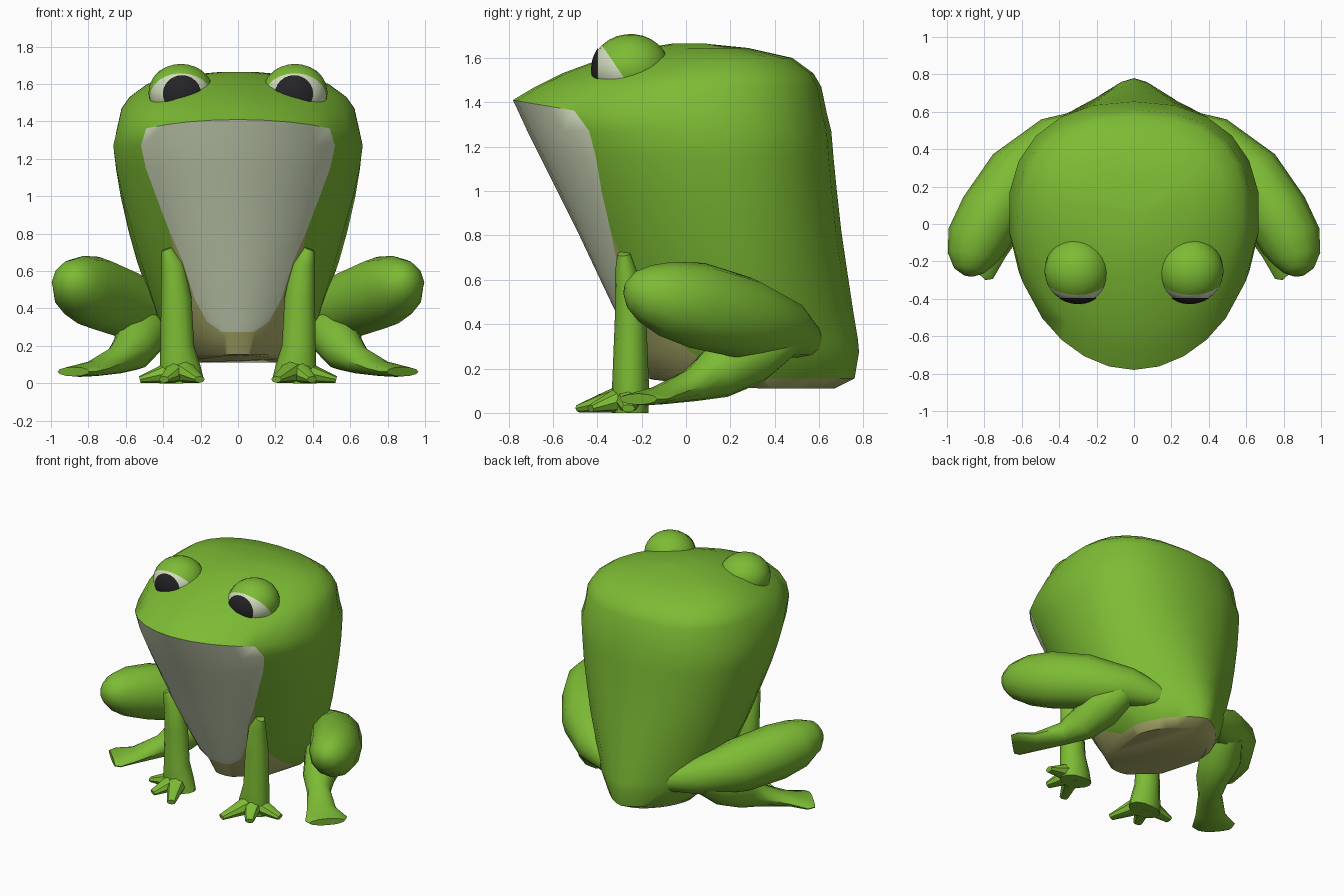
import bpy, bmesh
from math import sin, cos, pi, radians
from mathutils import Vector

if "Cube" in bpy.data.objects:
    bpy.data.objects.remove(bpy.data.objects["Cube"])


def material(name, col):
    m = bpy.data.materials.new(name)
    m.diffuse_color = (*col, 1)
    m.use_nodes = True
    m.node_tree.nodes["Principled BSDF"].inputs["Base Color"].default_value = m.diffuse_color
    return m


MATS = [material("skin green", (0.205, 0.50, 0.035)),
        material("pale cream", (0.66, 0.74, 0.52)),
        material("belly olive", (0.45, 0.46, 0.16)),
        material("pupil black", (0.018, 0.018, 0.020))]
GREEN, CREAM, OLIVE, BLACK = range(4)


def make(name, bm, angle=40):
    """Turn a bmesh into a smooth object with sharp edges kept."""
    bmesh.ops.remove_doubles(bm, verts=bm.verts, dist=0.0005)
    bmesh.ops.recalc_face_normals(bm, faces=bm.faces)
    for f in bm.faces:
        f.smooth = True
    me = bpy.data.meshes.new(name)
    bm.to_mesh(me)
    bm.free()
    for m in MATS:
        me.materials.append(m)
    me.set_sharp_from_angle(angle=radians(angle))
    ob = bpy.data.objects.new(name, me)
    bpy.context.collection.objects.link(ob)
    return ob


def bridge(bm, r0, r1, rule=lambda i: GREEN):
    n = len(r0)
    for i in range(n):
        k = (i + 1) % n
        f = bm.faces.new((r0[i], r0[k], r1[k], r1[i]))
        f.material_index = rule(i)


def tube(bm, sections, s=1, ref=(0, 0, 1), seg=12):
    """Loft ellipses along a path; section = (x, y, z, half width, half height)."""
    pts = [Vector(p[:3]) for p in sections]
    rings = []
    for i, p in enumerate(sections):
        t = (pts[min(i + 1, len(pts) - 1)] - pts[max(i - 1, 0)]).normalized()
        side = t.cross(Vector(ref)).normalized()
        up = side.cross(t)
        ring = []
        for k in range(seg):
            a = 2 * pi * k / seg
            v = pts[i] + side * cos(a) * p[3] + up * sin(a) * p[4]
            ring.append(bm.verts.new((v.x * s, v.y, max(v.z, 0))))
        rings.append(ring)
    for r0, r1 in zip(rings, rings[1:]):
        bridge(bm, r0, r1)
    bm.faces.new(rings[0])
    bm.faces.new(rings[-1])


def cap(bm, centre, axis, r, a0, a1, mat, steps=8, seg=24, squash=0.88):
    """Part of a flattened sphere between two angles from an axis."""
    q = Vector((0, 0, 1)).rotation_difference(Vector(axis))
    prev = None
    for j in range(steps + 1):
        a = radians(a0 + (a1 - a0) * j / steps)
        ring = []
        for k in range(seg):
            b = 2 * pi * k / seg
            v = q @ Vector((sin(a) * cos(b), sin(a) * sin(b), cos(a))) * r
            v.z *= squash
            ring.append(bm.verts.new(Vector(centre) + v))
        if prev:
            bridge(bm, prev, ring, lambda i: mat)
        prev = ring


# body rings: z, front y, back y, half width, cream angle, olive angle,
# front roundness, back roundness, dip
RINGS = [(0.15, -0.15, 0.67, 0.27, 13, 90, 2, 1.6, 0.04),
         (0.155, -0.17, 0.76, 0.315, 13, 75, 2, 1.5, 0),
         (0.275, -0.231, 0.78, 0.395, 13, 55, 2, 1.5, 0),
         (0.33, -0.257, 0.775, 0.425, 23, 50, 2, 1.5, 0),
         (0.45, -0.315, 0.755, 0.47, 29.5, 42, 2, 1.6, 0),
         (0.65, -0.41, 0.725, 0.54, 33, 38, 2, 1.8, 0),
         (0.82, -0.49, 0.70, 0.587, 39, 39, 2, 1.95, 0),
         (1.00, -0.58, 0.68, 0.63, 44, 44, 2, 2.1, 0),
         (1.15, -0.655, 0.665, 0.658, 48.5, 48.5, 2, 2.2, 0),
         (1.27, -0.715, 0.655, 0.672, 50.5, 50.5, 2, 2.3, 0),
         (1.41, -0.78, 0.635, 0.655, 49, 49, 1.95, 2.4, 0.06),
         (1.47, -0.68, 0.61, 0.628, 49, 49, 1.8, 2.4, 0),
         (1.53, -0.56, 0.575, 0.585, 49, 49, 1.68, 2.4, 0),
         (1.60, -0.37, 0.48, 0.49, 49, 49, 1.7, 2.3, 0),
         (1.645, -0.19, 0.28, 0.31, 49, 49, 1.8, 2.2, 0),
         (1.665, -0.06, 0.08, 0.09, 49, 49, 2, 2, 0)]
LIP = 10
N1, N2, N3 = 4, 2, 8          # columns across cream, olive and green on each half
HALF = N1 + N2 + N3

bm = bmesh.new()
prev = None
for level, (z, fy, by, hw, a, b, nf, nb, dip) in enumerate(RINGS):
    half = ([a * i / N1 for i in range(N1)] + [a + (b - a) * i / N2 for i in range(N2)]
            + [b + (180 - b) * i / N3 for i in range(N3 + 1)])
    angles = half + [-t for t in half[-2:0:-1]]
    yc = (fy + by) / 2 + 0.08
    ring = []
    for t in angles:
        sx, cy = sin(radians(t)), cos(radians(t))
        n = nf if cy > 0 else nb
        x = hw * abs(sx) ** (2 / n) * (1 if sx > 0 else -1)
        d = abs(cy) ** (2 / n)
        y = yc - (yc - fy) * d if cy > 0 else yc + (by - yc) * d
        ring.append(bm.verts.new((x, y, z - dip * min(1, (y - fy) / 0.35))))
    if prev:
        def rule(i, lv=level):
            col = min(i, 2 * HALF - 1 - i)
            if lv == 1:
                return OLIVE
            if lv > LIP or col >= N1 + N2:
                return GREEN
            return CREAM if col < N1 and lv > 2 else OLIVE
        bridge(bm, prev, ring, rule)
    else:
        bm.faces.new(ring).material_index = OLIVE
    prev = ring
bm.faces.new(prev)
make("body", bm)

# hind leg: thigh folded forward to the knee, shin and flat foot below it
THIGH = [(0.24, 0.55, 0.33, 0.07, 0.08), (0.42, 0.46, 0.375, 0.125, 0.13),
         (0.62, 0.26, 0.43, 0.175, 0.185), (0.765, 0.05, 0.485, 0.175, 0.195),
         (0.84, -0.09, 0.515, 0.165, 0.17), (0.87, -0.185, 0.54, 0.13, 0.13),
         (0.88, -0.245, 0.555, 0.085, 0.085), (0.885, -0.275, 0.56, 0.03, 0.03)]
SHIN = [(0.45, 0.45, 0.34, 0.10, 0.09), (0.515, 0.29, 0.265, 0.145, 0.14),
        (0.565, 0.14, 0.18, 0.11, 0.12), (0.64, 0.03, 0.125, 0.08, 0.075),
        (0.76, -0.11, 0.08, 0.10, 0.042), (0.85, -0.185, 0.064, 0.145, 0.03),
        (0.88, -0.215, 0.062, 0.12, 0.025)]

# front leg with three spread toes
ARM = [(0.38, -0.28, 0.718, 0.03, 0.03), (0.35, -0.27, 0.64, 0.06, 0.05),
       (0.33, -0.25, 0.45, 0.082, 0.07), (0.325, -0.25, 0.20, 0.09, 0.08),
       (0.31, -0.25, 0.08, 0.11, 0.085), (0.30, -0.25, 0.0, 0.12, 0.08)]
TOES = [(0.205, -0.485), (0.395, -0.43), (0.525, -0.26)]

for s, side in ((1, "right"), (-1, "left")):
    bm = bmesh.new()
    tube(bm, THIGH, s)
    make("hind_thigh_" + side, bm)
    bm = bmesh.new()
    tube(bm, SHIN, s)
    make("hind_shin_and_foot_" + side, bm)
    bm = bmesh.new()
    tube(bm, ARM, s, ref=(0, 1, 0))
    for tx, ty in TOES:
        mx, my = (0.31 + tx) / 2, (-0.26 + ty) / 2
        tube(bm, [(0.31, -0.25, 0.07, 0.075, 0.075), (mx, my, 0.045, 0.05, 0.045),
                  (tx, ty, 0.02, 0.03, 0.018)], s, seg=8)
    make("front_leg_" + side, bm)

    # eyeball: cream front under a green lid, with a thin pupil plate
    centre = (0.305 * s, -0.25, 1.555)
    look = (0, -0.857, -0.515)
    bm = bmesh.new()
    cap(bm, centre, look, 0.174, 0, 73, CREAM)
    cap(bm, centre, look, 0.174, 73, 180, GREEN)
    make("eye_" + side, bm)
    bm = bmesh.new()
    cap(bm, (0.30 * s, -0.25, 1.548), (0, -1, 0), 0.178, 0, 35, BLACK, steps=5, squash=0.97)
    make("pupil_" + side, bm)
